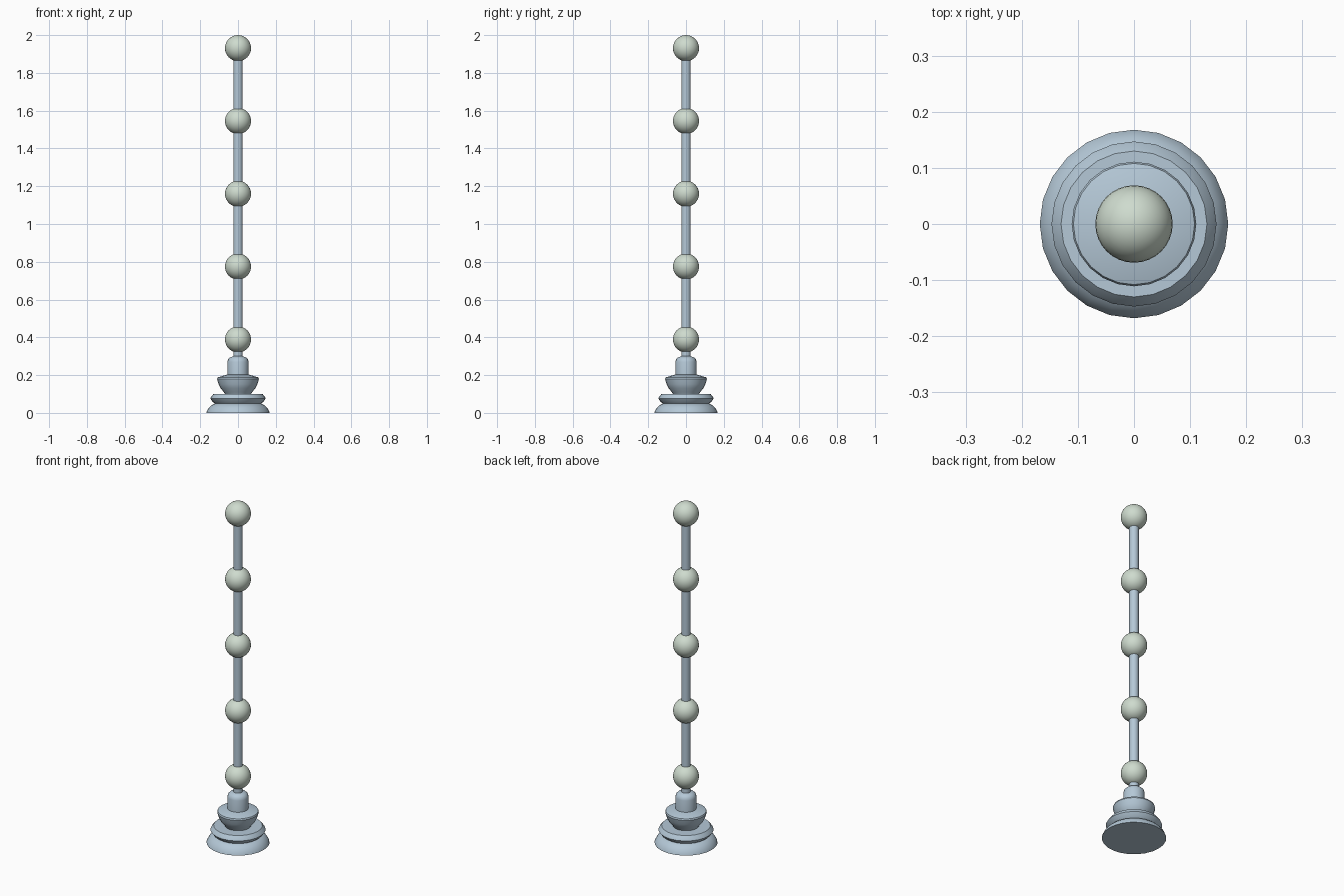
import bpy, bmesh, math

cube = bpy.data.objects.get("Cube")
if cube:
    bpy.data.objects.remove(cube, do_unlink=True)


def material(name, color):
    m = bpy.data.materials.new(name)
    m.use_nodes = True
    m.diffuse_color = (*color, 1)
    m.node_tree.nodes["Principled BSDF"].inputs["Base Color"].default_value = (*color, 1)
    return m


METAL = material("pale blue metal", (0.46, 0.58, 0.68))
PEARL = material("pale green glass", (0.62, 0.71, 0.62))


def finish(obj, mat, angle):
    obj.data.materials.append(mat)
    bpy.ops.object.select_all(action="DESELECT")
    obj.select_set(True)
    bpy.context.view_layer.objects.active = obj
    bpy.ops.object.shade_smooth_by_angle(angle=math.radians(angle))


def turned(name, profile, sides=24):
    """Closed lathe part from (radius, height) points, listed bottom to top."""
    bm = bmesh.new()
    rings = []
    for r, z in profile:
        rings.append([bm.verts.new((r * math.cos(math.tau * i / sides),
                                    r * math.sin(math.tau * i / sides), z))
                      for i in range(sides)])
    for low, high in zip(rings, rings[1:]):
        for i in range(sides):
            j = (i + 1) % sides
            bm.faces.new((low[i], low[j], high[j], high[i]))
    bm.faces.new(rings[0][::-1])
    bm.faces.new(rings[-1])
    mesh = bpy.data.meshes.new(name)
    bm.to_mesh(mesh)
    bm.free()
    obj = bpy.data.objects.new(name, mesh)
    bpy.context.collection.objects.link(obj)
    finish(obj, METAL, 35)


# Stepped base
turned("foot", [(0.168, 0), (0.165, 0.01), (0.155, 0.027), (0.14, 0.041), (0.12, 0.05)])
turned("lower_dish", [(0.117, 0.045), (0.134, 0.058), (0.147, 0.076),
                      (0.143, 0.084), (0.13, 0.1)])
turned("upper_dish", [(0.066, 0.095), (0.075, 0.11), (0.092, 0.13), (0.103, 0.152),
                      (0.111, 0.18), (0.108, 0.188), (0.06, 0.202)])
turned("neck", [(0.056, 0.19), (0.056, 0.27), (0.052, 0.284), (0.042, 0.294), (0.025, 0.3)])

# Pole threaded through evenly spaced balls
turned("pole", [(0.025, 0.28), (0.025, 1.93)])
for n in range(5):
    bpy.ops.mesh.primitive_uv_sphere_add(segments=32, ring_count=16, radius=0.069,
                                         location=(0, 0, 0.389 + n * 0.3855))
    ball = bpy.context.object
    ball.name = f"ball_{n + 1}"
    finish(ball, PEARL, 60)
